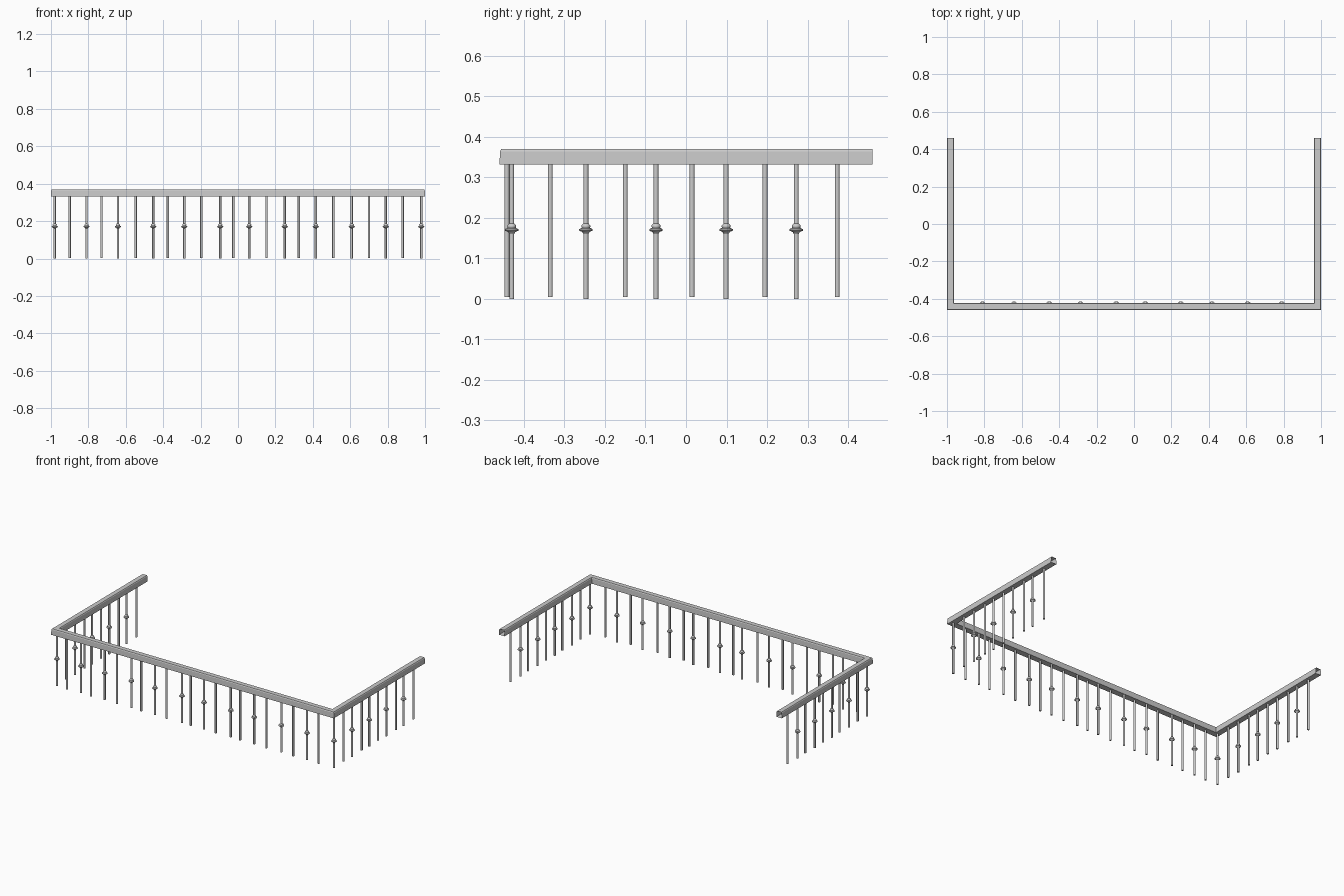
import bpy, bmesh, math
from mathutils import Vector

if "Cube" in bpy.data.objects:
    bpy.data.objects.remove(bpy.data.objects["Cube"])


def finish(name, bm, smooth=False):
    bmesh.ops.recalc_face_normals(bm, faces=bm.faces[:])
    me = bpy.data.meshes.new(name)
    bm.to_mesh(me)
    bm.free()
    ob = bpy.data.objects.new(name, me)
    bpy.context.collection.objects.link(ob)
    if smooth:
        bpy.ops.object.select_all(action='DESELECT')
        ob.select_set(True)
        bpy.context.view_layer.objects.active = ob
        bpy.ops.object.shade_smooth_by_angle(angle=math.radians(50))
    return ob


def lathe(name, x, y, profile, sides=10, caps=True):
    bm = bmesh.new()
    rings = []
    for r, z in profile:
        rings.append([bm.verts.new((x + r * math.cos(2 * math.pi * i / sides),
                                    y + r * math.sin(2 * math.pi * i / sides), z))
                      for i in range(sides)])
    for a, b in zip(rings, rings[1:]):
        for i in range(sides):
            j = (i + 1) % sides
            bm.faces.new((a[i], a[j], b[j], b[i]))
    if caps:
        bm.faces.new(rings[0])
        bm.faces.new(rings[-1])
    return finish(name, bm, True)


# Handrail: chamfered hollow profile (inset from the outer edge, height), mitred at corners
profile = [(0, .331), (0, .335), (.001, .364), (.004, .369),
           (.034, .369), (.037, .364), (.038, .335), (.038, .331)]
bm = bmesh.new()
stations = []
for sx, sy, end in ((-1, 1, True), (-1, -1, False), (1, -1, False), (1, 1, True)):
    stations.append([bm.verts.new((sx * (1 - d), .46 if end else -(.46 - d), z))
                     for d, z in profile])
n = len(profile)
for a, b in zip(stations, stations[1:]):
    for i in range(n):
        j = (i + 1) % n
        bm.faces.new((a[i], a[j], b[j], b[i]))
finish("handrail", bm)

# Balusters: plain and collared bars alternate
R = .0062
collar = [(.0062, .160), (.009, .165), (.0165, .168), (.0165, .172), (.010, .175),
          (.011, .178), (.011, .181), (.0062, .186)]


def plain_bar(x, y):
    lathe("plain_baluster", x, y, [(R, .004), (R, .333)])


def collared_bar(x, y):
    lathe("collared_baluster", x, y, [(R, 0), (R, .333)])
    lathe("baluster_collar", x, y, collar, 12)


# Front run
for x in (-.90, -.73, -.547, -.375, -.196, -.025, .152, .325, .51, .70, .88):
    plain_bar(x, -.442)
for x in (-.81, -.642, -.453, -.287, -.095, .06, .25, .416, .608, .79):
    collared_bar(x, -.43)

# Side runs, including the corner posts
for sx in (-1, 1):
    for y in (-.335, -.15, .015, .195, .373):
        plain_bar(sx * .98, y)
    for y in (-.43, -.247, -.074, .099, .272):
        collared_bar(sx * .98, y)
